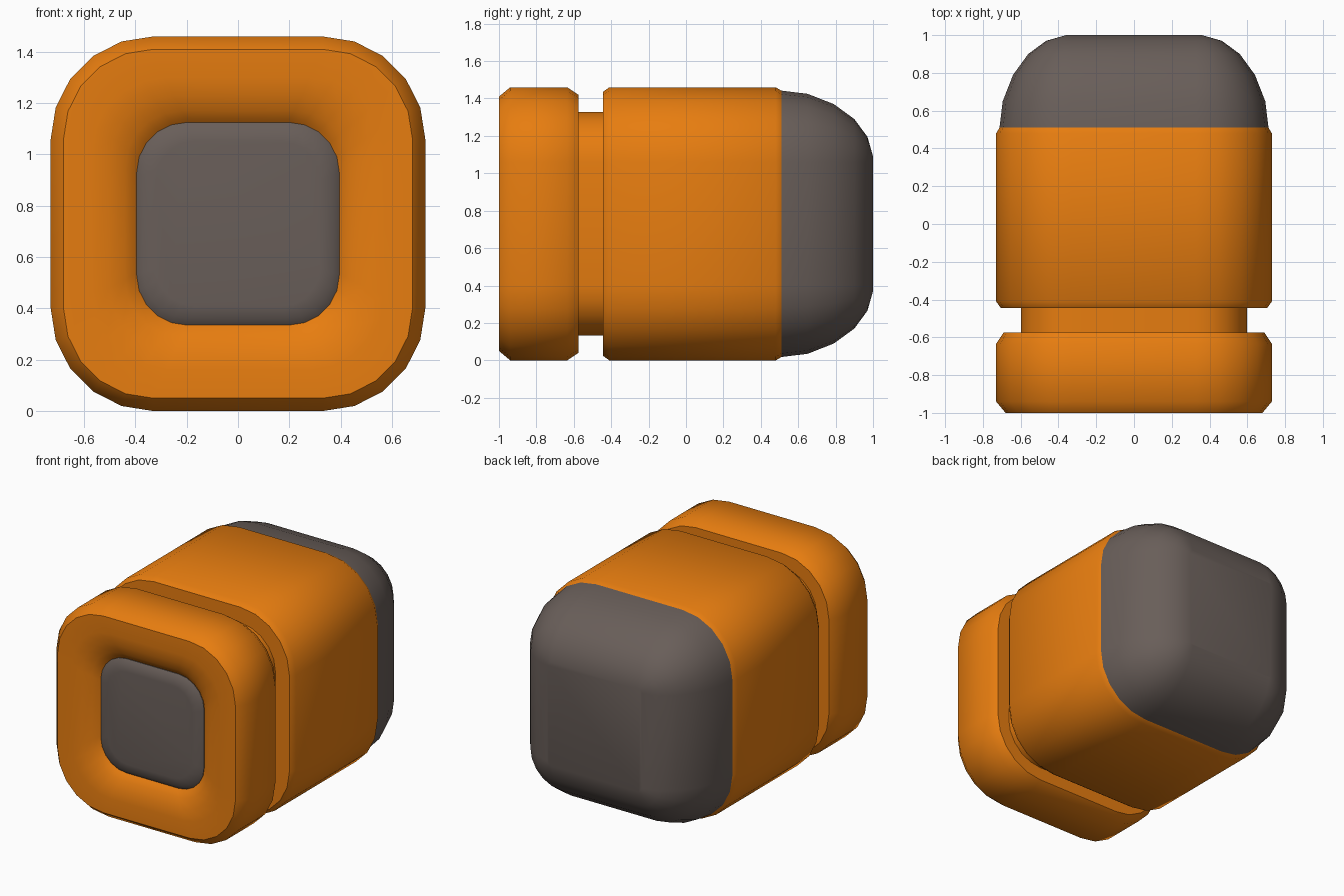
import bpy, bmesh, math

cube = bpy.data.objects.get("Cube")
if cube:
    bpy.data.objects.remove(cube, do_unlink=True)

MID_Z = 0.73
FLAT = 0.33       # half length of the straight part of each side
SEGMENTS = 5      # facets per rounded corner


def material(name, rgb):
    mat = bpy.data.materials.new(name)
    mat.use_nodes = True
    mat.diffuse_color = (*rgb, 1)
    bsdf = next(n for n in mat.node_tree.nodes if n.type == 'BSDF_PRINCIPLED')
    bsdf.inputs["Base Color"].default_value = (*rgb, 1)
    return mat


orange = material("orange", (0.80, 0.205, 0.005))
grey = material("warm grey", (0.14, 0.112, 0.10))


def rounded_square(half, flat):
    """Outline of a square with faceted round corners."""
    radius = half - flat
    points = []
    for corner in range(4):
        turn = corner * math.pi / 2
        cx = flat * math.sqrt(2) * math.cos(turn + math.pi / 4)
        cz = flat * math.sqrt(2) * math.sin(turn + math.pi / 4)
        for i in range(SEGMENTS + 1):
            a = turn + i / SEGMENTS * math.pi / 2
            points.append((cx + radius * math.cos(a), cz + radius * math.sin(a)))
    return points


def loft(name, mat, profile, cap_start=False, cap_end=False):
    """Skin rounded squares along y; profile holds (y, half width, flat)."""
    bm = bmesh.new()
    rings = [[bm.verts.new((x, y, MID_Z + z)) for x, z in rounded_square(half, flat)]
             for y, half, flat in profile]
    for a, b in zip(rings, rings[1:]):
        n = len(a)
        for i in range(n):
            j = (i + 1) % n
            bm.faces.new((a[i], b[i], b[j], a[j]))
    if cap_start:
        bm.faces.new(rings[0])
    if cap_end:
        bm.faces.new(rings[-1][::-1])
    bm.normal_update()
    mesh = bpy.data.meshes.new(name)
    bm.to_mesh(mesh)
    bm.free()
    mesh.materials.append(mat)
    obj = bpy.data.objects.new(name, mesh)
    bpy.context.collection.objects.link(obj)
    bpy.ops.object.select_all(action='DESELECT')
    obj.select_set(True)
    bpy.context.view_layer.objects.active = obj
    bpy.ops.object.shade_smooth_by_angle(angle=math.radians(50))
    return obj


# Front collar with its soft rim rolling into the recess
loft("front_collar", orange, [
    (-0.92, 0.385, 0.19), (-0.945, 0.41, 0.2), (-0.965, 0.44, 0.22),
    (-0.99, 0.5, 0.25), (-1.0, 0.57, 0.28), (-1.0, 0.68, FLAT),
    (-0.94, 0.73, FLAT), (-0.635, 0.73, FLAT), (-0.575, 0.69, FLAT),
    (-0.575, 0.59, FLAT)])

# Narrow neck between collar and body
loft("neck", orange, [(-0.58, 0.598, FLAT), (-0.44, 0.598, FLAT)])

# Main body sleeve
loft("body", orange, [
    (-0.445, 0.59, FLAT), (-0.445, 0.705, FLAT), (-0.41, 0.73, FLAT),
    (0.48, 0.73, FLAT), (0.51, 0.712, FLAT)])

# Rounded rear cap
loft("rear_cap", grey, [
    (0.51, 0.712, FLAT), (0.65, 0.695, FLAT), (0.79, 0.64, FLAT),
    (0.90, 0.56, FLAT), (0.97, 0.465, FLAT), (1.0, 0.36, FLAT)],
    cap_end=True)

# Soft pad set in the collar
loft("front_pad", grey, [
    (-0.962, 0.32, 0.17), (-0.955, 0.37, 0.19), (-0.935, 0.395, 0.2), (-0.9, 0.395, 0.2)],
    cap_start=True)
